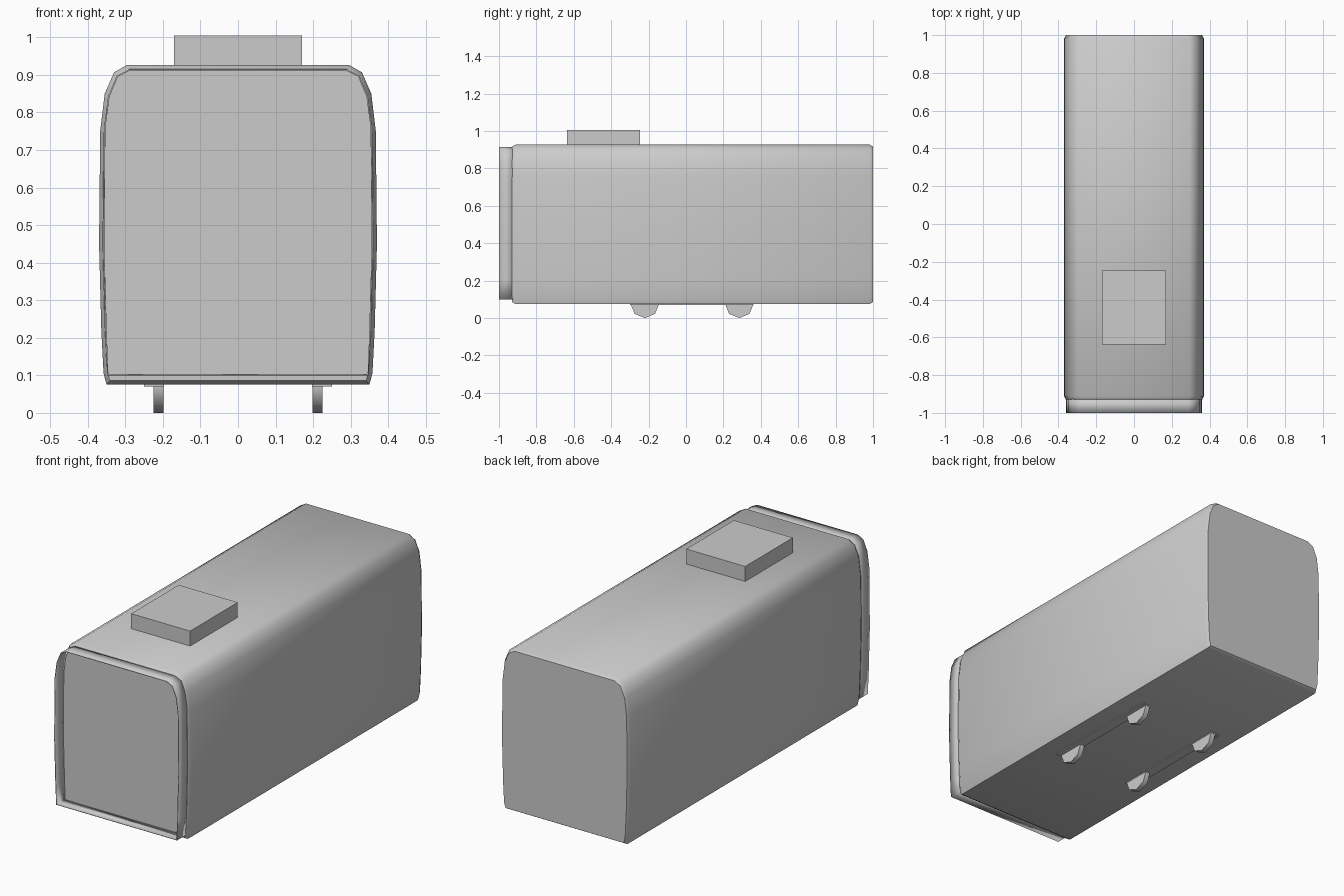
import bpy, bmesh, math

if "Cube" in bpy.data.objects:
    bpy.data.objects.remove(bpy.data.objects["Cube"], do_unlink=True)

grey = bpy.data.materials.new("light grey")
grey.use_nodes = True
colour = (0.6, 0.6, 0.6, 1)
grey.diffuse_color = colour
grey.node_tree.nodes["Principled BSDF"].inputs["Base Color"].default_value = colour


def finish(name, bm, smooth=None):
    bmesh.ops.recalc_face_normals(bm, faces=bm.faces)
    mesh = bpy.data.meshes.new(name)
    bm.to_mesh(mesh)
    bm.free()
    mesh.materials.append(grey)
    ob = bpy.data.objects.new(name, mesh)
    bpy.context.collection.objects.link(ob)
    if smooth:
        bpy.ops.object.select_all(action='DESELECT')
        ob.select_set(True)
        bpy.context.view_layer.objects.active = ob
        bpy.ops.object.shade_smooth_by_angle(angle=math.radians(smooth))
    return ob


def box(name, x, y, z):
    bm = bmesh.new()
    bmesh.ops.create_cube(bm, size=1)
    for v in bm.verts:
        v.co = [(r[0] + r[1]) / 2 + c * (r[1] - r[0]) for c, r in zip(v.co, (x, y, z))]
    return finish(name, bm)


def loft(name, half, stations, caps):
    """Sweep a mirrored half outline along y; each station is (y, inset)."""
    outline = half + [(-x, z) for x, z in reversed(half)]
    bm = bmesh.new()
    rings = []
    for y, inset in stations:
        k = 1 - inset / 0.4
        rings.append([bm.verts.new((x * k, y, 0.5 + (z - 0.5) * k)) for x, z in outline])
    n = len(outline)
    for a, b in zip(rings, rings[1:]):
        for i in range(n):
            j = (i + 1) % n
            bm.faces.new((a[i], a[j], b[j], b[i]))
    if caps:
        bm.faces.new(rings[0])
        bm.faces.new(rings[-1])
    return finish(name, bm, 50)


# Long body shell with gently bowed sides and softened ends
body_half = [(0.35, 0.075), (0.358, 0.105), (0.364, 0.22), (0.37, 0.45), (0.367, 0.75),
             (0.355, 0.85), (0.33, 0.907), (0.295, 0.927)]
loft("body", body_half, [(-0.93, 0.01), (-0.912, 0), (0.982, 0), (1, 0.01)], True)

# Open collar around the recessed front panel
collar_half = [(0.348, 0.1), (0.353, 0.2), (0.36, 0.45), (0.357, 0.76),
               (0.346, 0.843), (0.323, 0.898), (0.29, 0.915)]
collar = loft("front_collar", collar_half, [(-1, 0), (-0.92, 0)], False)
solid = collar.modifiers.new("thickness", 'SOLIDIFY')
solid.thickness = 0.004
solid.offset = -1

# Roof box
box("roof_box", (-0.17, 0.17), (-0.637, -0.245), (0.92, 1.005))

# Underside rails and octagonal wheels
for side, s in (("left", 1), ("right", -1)):
    box(side + "_rail", sorted((s * 0.197, s * 0.25)), (-0.3, 0.36), (0.07, 0.08))
    for place, y in (("front", -0.22), ("rear", 0.285)):
        bm = bmesh.new()
        bmesh.ops.create_cone(bm, cap_ends=True, segments=8, radius1=0.077,
                              radius2=0.077, depth=0.026)
        for v in bm.verts:
            a, b, c = v.co
            v.co = (s * 0.212 + c, y + a, 0.077 + b)
        finish(f"{side}_{place}_wheel", bm, 50)
